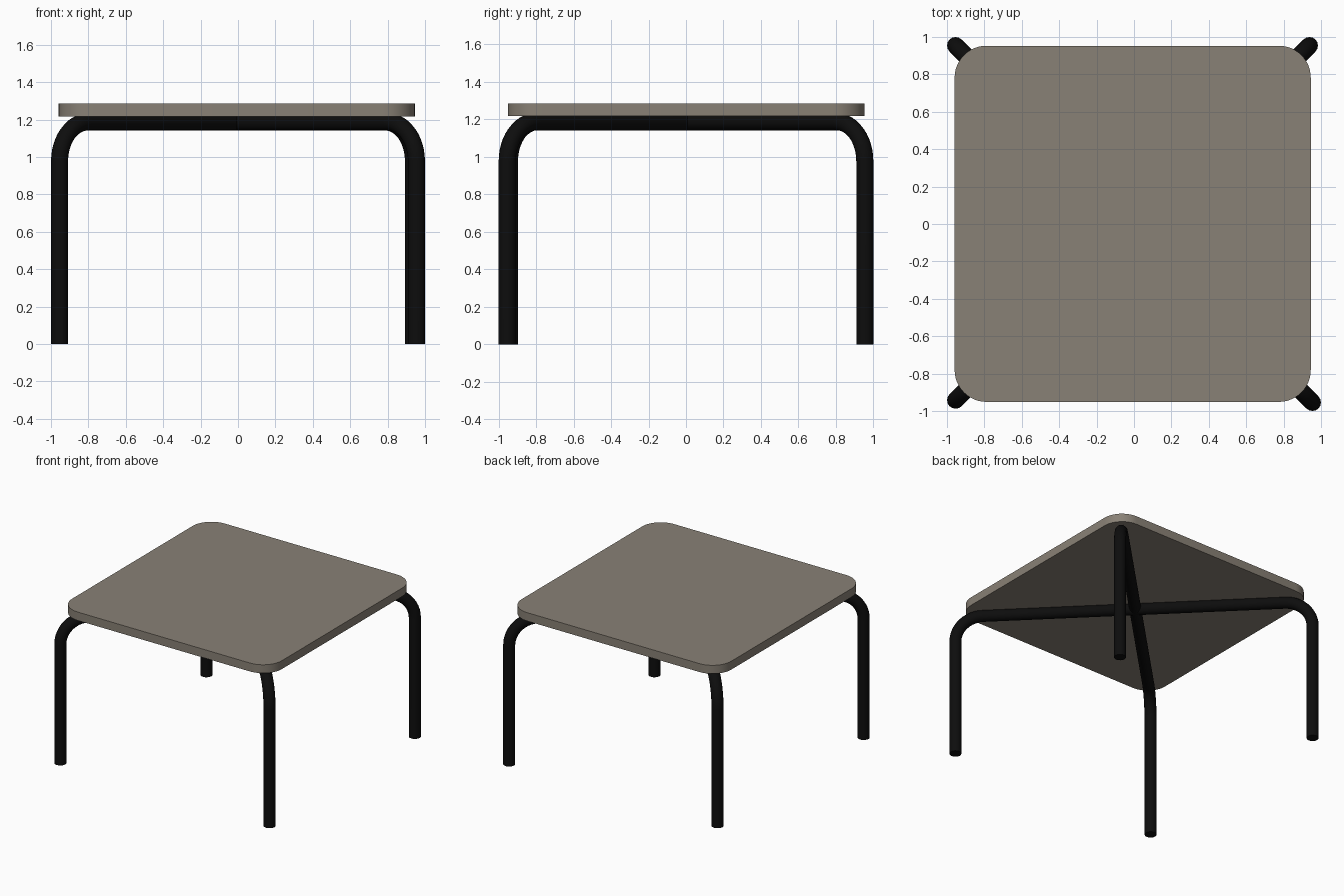
import bpy, bmesh, math
from mathutils import Vector

if "Cube" in bpy.data.objects:
    bpy.data.objects.remove(bpy.data.objects["Cube"])


def material(name, rgb):
    m = bpy.data.materials.new(name)
    m.diffuse_color = (*rgb, 1)
    m.use_nodes = True
    m.node_tree.nodes["Principled BSDF"].inputs["Base Color"].default_value = m.diffuse_color
    return m


def smooth(ob):
    bpy.ops.object.select_all(action='DESELECT')
    ob.select_set(True)
    bpy.context.view_layer.objects.active = ob
    bpy.ops.object.shade_smooth_by_angle(angle=math.radians(35))


taupe = material("taupe", (0.25, 0.22, 0.18))
black = material("black", (0.004, 0.004, 0.004))


# Table top: rounded square, extruded upwards
def table_top(half=0.952, radius=0.17, z0=1.217, z1=1.286, steps=12):
    bm = bmesh.new()
    verts = []
    c = half - radius
    for q, (sx, sy) in enumerate([(1, 1), (-1, 1), (-1, -1), (1, -1)]):
        for i in range(steps + 1):
            a = math.pi / 2 * (q + i / steps)
            verts.append(bm.verts.new((sx * c + radius * math.cos(a),
                                       sy * c + radius * math.sin(a), z0)))
    face = bm.faces.new(verts)
    ext = bmesh.ops.extrude_face_region(bm, geom=[face], use_keep_orig=True)
    top = [v for v in ext["geom"] if isinstance(v, bmesh.types.BMVert)]
    bmesh.ops.translate(bm, verts=top, vec=(0, 0, z1 - z0))
    bmesh.ops.recalc_face_normals(bm, faces=bm.faces)
    me = bpy.data.meshes.new("table_top")
    bm.to_mesh(me)
    bm.free()
    ob = bpy.data.objects.new("table_top", me)
    ob.location = (-0.007, 0.001, 0)
    bpy.context.collection.objects.link(ob)
    me.materials.append(taupe)
    smooth(ob)


# Leg frame: one bent tube running diagonally from foot to foot
def leg_frame(name, a, b, z=1.187, bend=0.21, tube=0.0455, steps=12):
    a, b = Vector((*a, 0)), Vector((*b, 0))

    def half(foot, other):
        d = (other - foot).normalized()
        pts = [foot]
        for i in range(steps + 1):
            t = math.pi / 2 * i / steps
            pts.append(foot + d * bend * (1 - math.cos(t))
                       + Vector((0, 0, z - bend + bend * math.sin(t))))
        return pts

    pts = half(a, b) + half(b, a)[::-1]
    cu = bpy.data.curves.new(name, 'CURVE')
    cu.dimensions = '3D'
    cu.bevel_depth = tube
    cu.bevel_resolution = 6
    cu.use_fill_caps = True
    sp = cu.splines.new('POLY')
    sp.points.add(len(pts) - 1)
    for p, co in zip(sp.points, pts):
        p.co = (*co, 1)
    ob = bpy.data.objects.new(name, cu)
    bpy.context.collection.objects.link(ob)
    cu.materials.append(black)
    bpy.ops.object.select_all(action='DESELECT')
    ob.select_set(True)
    bpy.context.view_layer.objects.active = ob
    bpy.ops.object.convert(target='MESH')
    smooth(bpy.context.view_layer.objects.active)


table_top()
leg_frame("leg_frame_a", (-0.954, 0.954), (0.954, -0.954))
leg_frame("leg_frame_b", (-0.954, -0.942), (0.938, 0.954))
